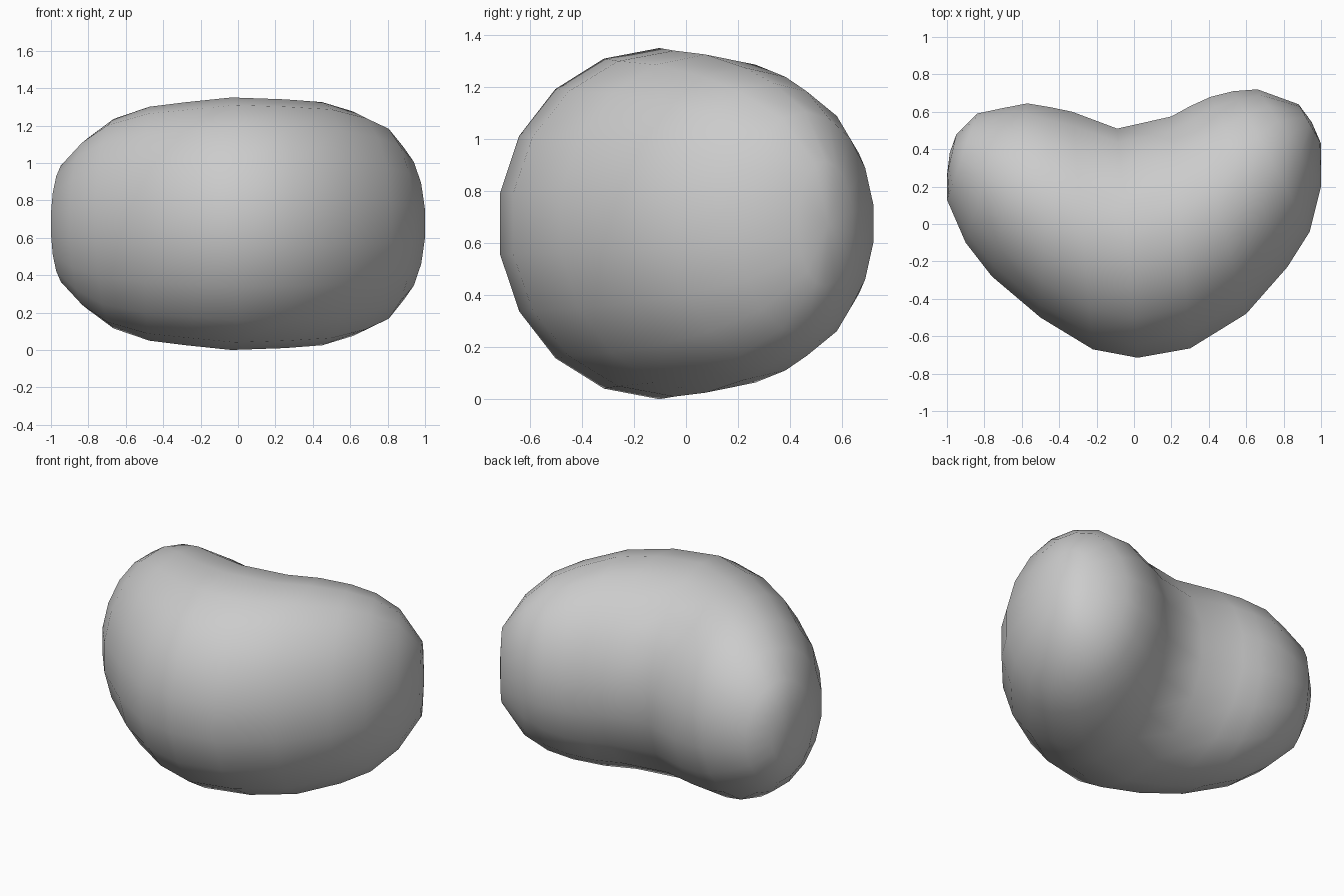
import bpy, bmesh
from math import cos, sin, radians
from mathutils import Vector

if "Cube" in bpy.data.objects:
    bpy.data.objects.remove(bpy.data.objects["Cube"])

# Cross-sections of the bean: outer x, y, inner x, y, half height
SECTIONS = [
    (-1.0, .26, -.95, .48, .18),
    (-1.0, .13, -.84, .59, .33),
    (-.90, -.10, -.70, .62, .46),
    (-.76, -.28, -.57, .645, .56),
    (-.50, -.50, -.45, .625, .625),
    (-.22, -.67, -.33, .60, .65),
    (.02, -.715, -.09, .51, .675),
    (.30, -.665, .20, .575, .665),
    (.60, -.48, .30, .63, .65),
    (.82, -.23, .41, .68, .60),
    (.94, -.04, .53, .71, .54),
    (1.0, .20, .66, .72, .43),
    (1.0, .43, .88, .64, .24),
]
SIDES, MID_Z = 18, .675

# Loft the bent body through elliptical rings
bm = bmesh.new()
rings = []
for ox, oy, ix, iy, h in SECTIONS:
    outer, inner = Vector((ox, oy, 0)), Vector((ix, iy, 0))
    mid, half = (outer + inner) / 2, (outer - inner) / 2 / cos(radians(10))
    ring = []
    for k in range(SIDES):
        a = radians(10 + 360 * k / SIDES)
        ring.append(bm.verts.new(mid + half * cos(a) + Vector((0, 0, MID_Z + h * sin(a)))))
    rings.append(ring)
for r, s in zip(rings, rings[1:]):
    for k in range(SIDES):
        n = (k + 1) % SIDES
        bm.faces.new((r[k], r[n], s[n], s[k]))

# Close both lobe tips with a slightly domed fan
for ring, bulge in ((rings[0], (-.01, .01, 0)), (rings[-1], (.01, .01, 0))):
    centre = sum((v.co for v in ring), Vector()) / SIDES + Vector(bulge)
    tip = bm.verts.new(centre)
    for k in range(SIDES):
        bm.faces.new((ring[k], ring[(k + 1) % SIDES], tip))

bmesh.ops.recalc_face_normals(bm, faces=bm.faces)
for f in bm.faces:
    f.smooth = True
mesh = bpy.data.meshes.new("bean_body")
bm.to_mesh(mesh)
bm.free()
bpy.context.collection.objects.link(bpy.data.objects.new("bean_body", mesh))
